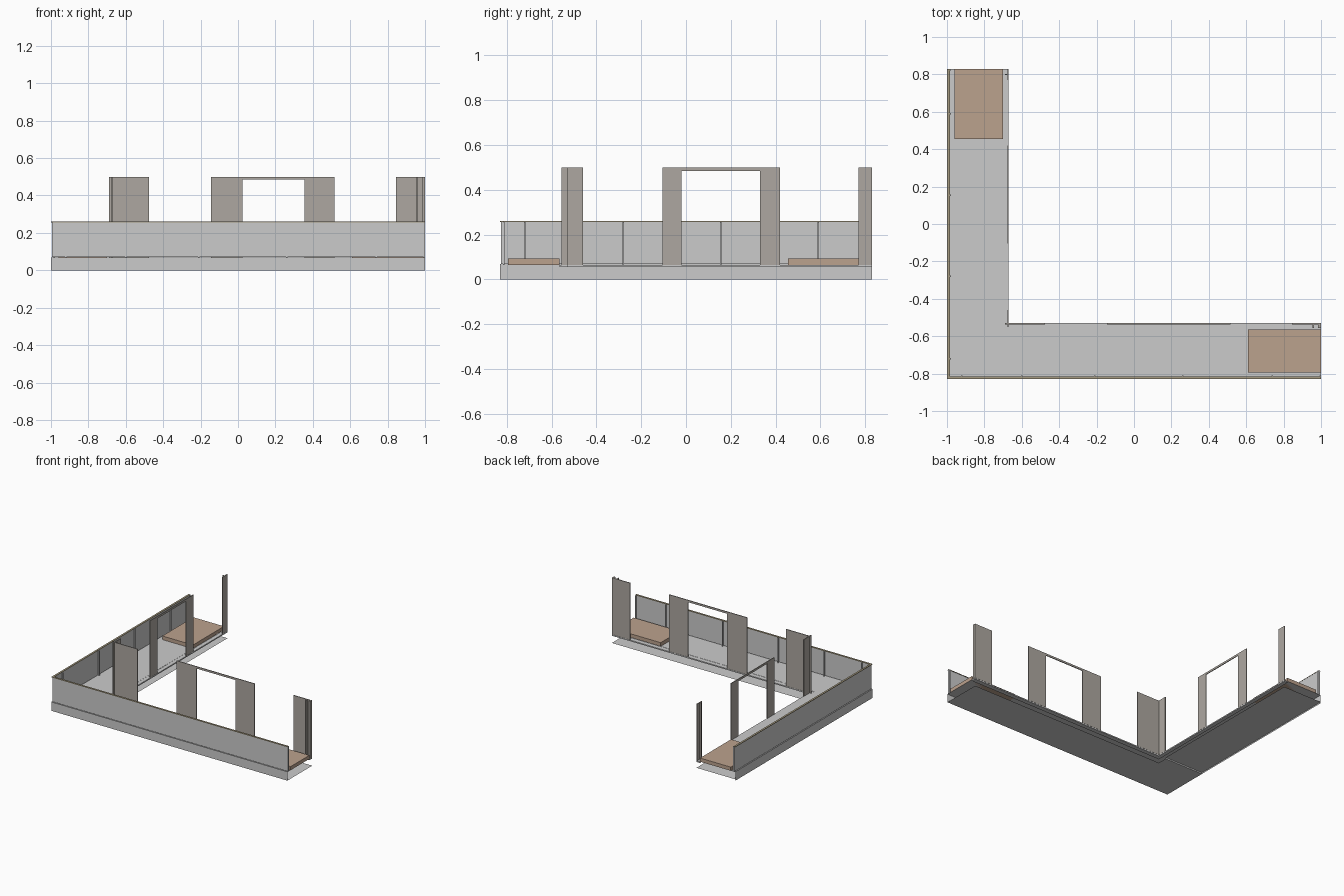
import bpy, bmesh

if "Cube" in bpy.data.objects:
    bpy.data.objects.remove(bpy.data.objects["Cube"])


def material(name, color):
    m = bpy.data.materials.new(name)
    m.diffuse_color = color
    m.use_nodes = True
    m.node_tree.nodes["Principled BSDF"].inputs["Base Color"].default_value = m.diffuse_color
    return m


WOOD = material("deck_wood", (0.50, 0.36, 0.27, 1))
PLASTER = material("plaster", (0.42, 0.39, 0.355, 1))
CAP = material("rail_cap", (0.38, 0.33, 0.22, 1))


def link(name, bm, mat=None):
    me = bpy.data.meshes.new(name)
    bm.to_mesh(me)
    bm.free()
    ob = bpy.data.objects.new(name, me)
    bpy.context.collection.objects.link(ob)
    if mat:
        me.materials.append(mat)
    return ob


def box(name, x, y, z, mat=None):
    bm = bmesh.new()
    bmesh.ops.create_cube(bm, size=1)
    for v in bm.verts:
        v.co = [(r[0] + r[1]) / 2 + c * (r[1] - r[0]) for c, r in zip(v.co, (x, y, z))]
    return link(name, bm, mat)


def sheet(name, outline, z):
    bm = bmesh.new()
    bm.faces.new([bm.verts.new((x, y, z)) for x, y in outline])
    return link(name, bm)


def wall_strip(name, path, z0, z1):
    bm = bmesh.new()
    cols = [(bm.verts.new((x, y, z0)), bm.verts.new((x, y, z1))) for x, y in path]
    for a, b in zip(cols, cols[1:]):
        bm.faces.new((a[0], b[0], b[1], a[1]))
    return link(name, bm)


X0, X1, Y0, Y1 = -1.0, 1.0, -0.83, 0.83
XI, YI = -0.67, -0.53          # inner edge of the L
XF, YF = -0.70, -0.565         # inner edge of the walking surface
FLOOR, TOP, RAIL = 0.065, 0.50, 0.26

# Underside: two sheets with a small step between the arms
sheet("soffit_front", [(X0, Y0), (X1, Y0), (X1, YI), (XI, YI), (XI, -0.455), (X0, -0.455)], 0.0)
sheet("soffit_side", [(X0, -0.455), (XI, -0.455), (XI, Y1), (X0, Y1)], 0.01)
wall_strip("soffit_step", [(X0, -0.455), (XI, -0.455)], 0.0, 0.01)

# Outer fascia and floor, open on the inner side and at the ends
wall_strip("fascia", [(X0, Y1), (X0, Y0), (X1, Y0)], 0.0, 0.068)
sheet("floor", [(X0, Y0), (X1, Y0), (X1, YF), (XF, YF), (XF, Y1), (X0, Y1)], FLOOR)

# Threshold ledge under the house walls
box("ledge_front", (XF, X1), (YF, YI), (0.055, FLOOR - 0.001))
box("ledge_side", (XF, XI), (YI, Y1), (0.055, FLOOR - 0.001))

# Parapet panels with cap rails
box("parapet_front", (-0.992, X1), (-0.826, -0.818), (0.07, RAIL - 0.004))
box("parapet_side", (-0.994, -0.986), (-0.818, Y1), (0.07, RAIL - 0.004))
box("cap_front", (X0, X1), (Y0, -0.815), (RAIL - 0.004, RAIL), CAP)
box("cap_side", (X0, -0.985), (-0.815, Y1), (RAIL - 0.004, RAIL), CAP)

# Slim parapet posts on the inside
for i, x in enumerate((-0.92, -0.60, -0.21, 0.26, 0.74, 0.995)):
    box(f"post_front_{i}", (x - 0.004, x + 0.004), (-0.818, -0.810), (FLOOR, RAIL - 0.004))
for i, y in enumerate((-0.72, -0.28, 0.155, 0.59, 0.825)):
    box(f"post_side_{i}", (-0.986, -0.978), (y - 0.004, y + 0.004), (FLOOR, RAIL - 0.004))

# House wall segments and door lintels along both inner edges
T = 0.006
for i, (a, b) in enumerate(((XI - T, -0.475), (-0.145, 0.025), (0.355, 0.515), (0.845, X1))):
    box(f"wall_front_{i}", (a, b), (YI - T, YI), (FLOOR, TOP), PLASTER)
for i, (a, b) in enumerate(((YI, -0.46), (-0.105, -0.02), (0.33, 0.42), (0.77, Y1))):
    box(f"wall_side_{i}", (XI - T, XI), (a, b), (FLOOR, TOP), PLASTER)
box("lintel_front", (0.025, 0.355), (YI - T, YI), (0.485, TOP), PLASTER)
box("lintel_side", (XI - T, XI), (-0.02, 0.33), (0.485, TOP), PLASTER)

# Corner returns and end trims
box("corner_return_front", (-0.69, XI - T), (YI - T, YI), (FLOOR, TOP), PLASTER)
box("corner_return_side", (XI - T, XI), (-0.552, YI - T), (FLOOR, TOP), PLASTER)
for i, (a, b) in enumerate(((0.955, 0.963), (0.985, X1))):
    box(f"end_trim_front_{i}", (a, b), (-0.555, YI - T), (FLOOR, TOP), PLASTER)
box("end_trim_side", (-0.69, XI - T), (0.796, 0.803), (FLOOR, TOP), PLASTER)

# Raised wooden platforms at both ends
box("platform_front", (0.61, X1), (-0.795, YF), (FLOOR, 0.093), WOOD)
box("platform_side", (-0.96, XF), (0.455, Y1), (FLOOR, 0.093), WOOD)
